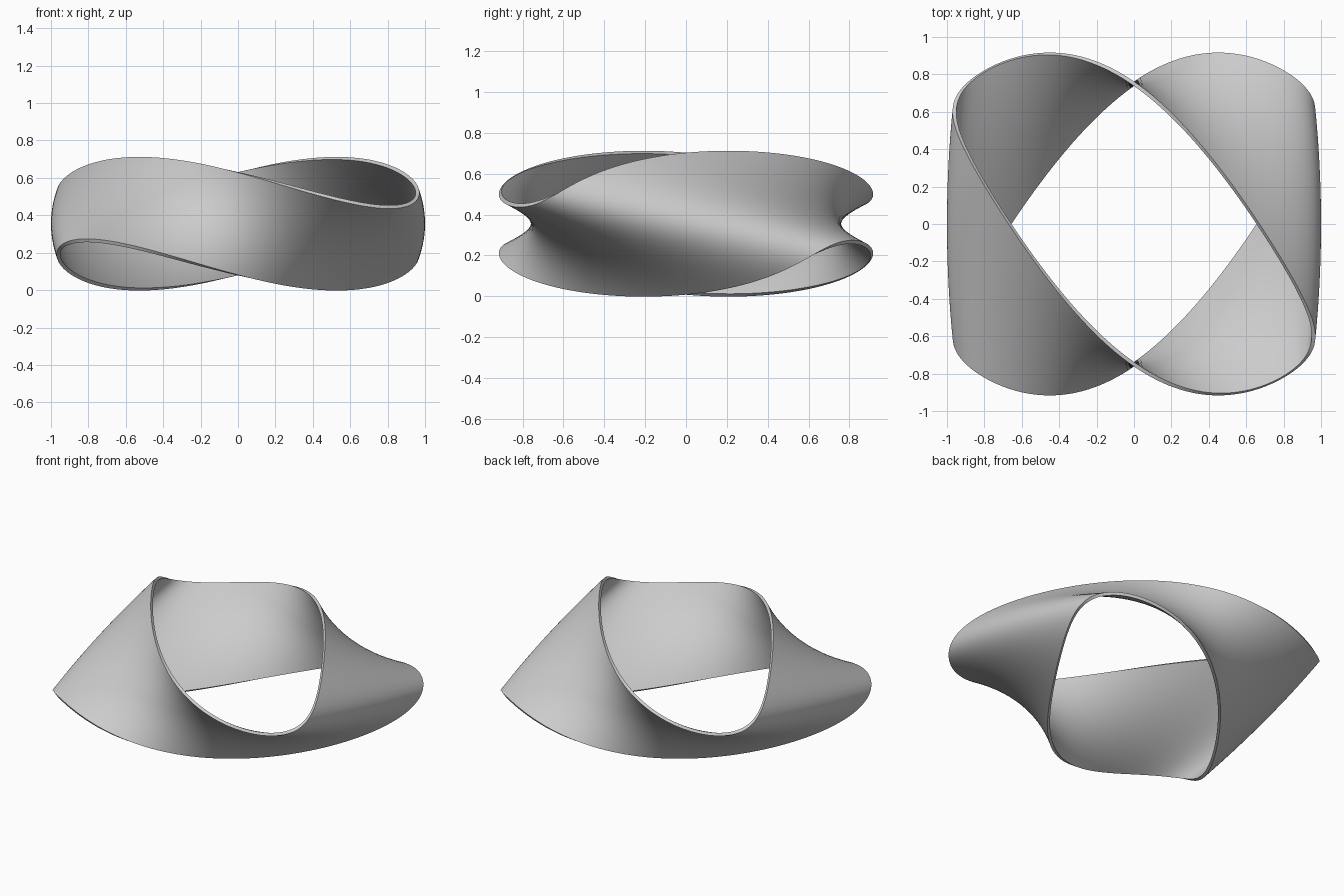
import bpy, bmesh
from math import sin, cos, pi

if "Cube" in bpy.data.objects:
    bpy.data.objects.remove(bpy.data.objects["Cube"])

AROUND, ACROSS = 192, 24


def band_point(t, s):
    """Point on the band: t runs around the ring, s from -1 (lower rim) to 1 (upper rim)."""
    x = (0.99 - 0.03 * s * s) * cos(t)
    y = 0.675 * sin(t) - 0.075 * sin(3 * t) - s * (0.617 * cos(t) - 0.017 * cos(3 * t))
    z = 0.355 + 0.118 * sin(2 * t) + s * (0.22 - 0.055 * cos(2 * t))
    return x, y, z


# twisted band surface
bm = bmesh.new()
rings = [[bm.verts.new(band_point(2 * pi * i / AROUND, 2 * j / ACROSS - 1))
          for j in range(ACROSS + 1)] for i in range(AROUND)]
for i in range(AROUND):
    a, b = rings[i], rings[(i + 1) % AROUND]
    for j in range(ACROSS):
        bm.faces.new((a[j], b[j], b[j + 1], a[j + 1]))
mesh = bpy.data.meshes.new("twisted_band")
bm.to_mesh(mesh)
bm.free()
band = bpy.data.objects.new("twisted_band", mesh)
bpy.context.collection.objects.link(band)

# thin wall
wall = band.modifiers.new("wall", 'SOLIDIFY')
wall.thickness = 0.02
wall.offset = 0

# smooth faces, crisp rims
bpy.context.view_layer.objects.active = band
band.select_set(True)
bpy.ops.object.modifier_apply(modifier="wall")
bpy.ops.object.shade_smooth_by_angle(angle=0.7)
